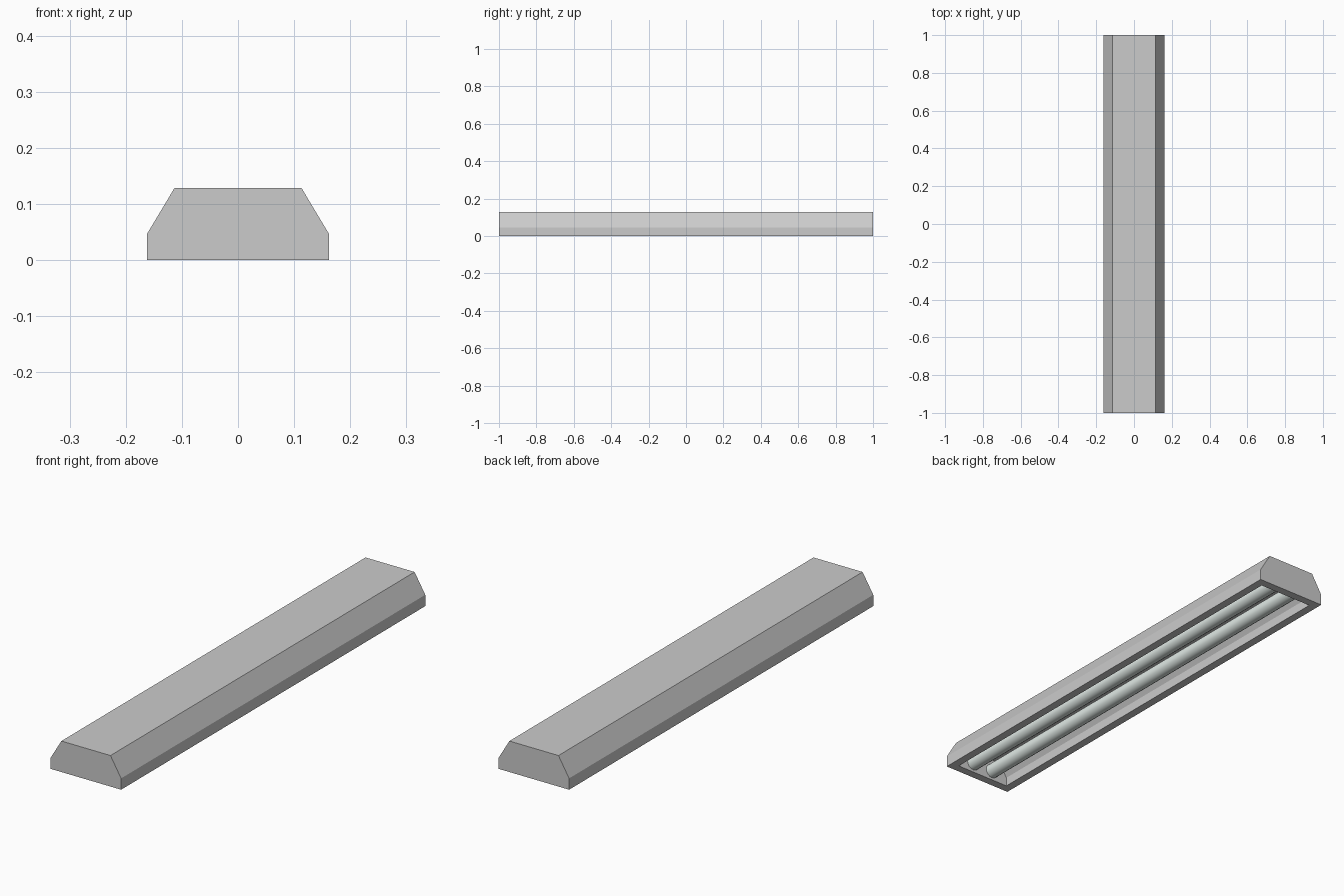
import bpy, bmesh
from math import radians

if "Cube" in bpy.data.objects:
    bpy.data.objects.remove(bpy.data.objects["Cube"])

def shell(bm, profile, half_len, inward=False):
    """Open-bottomed prism along y; returns its four bottom corners in loop order."""
    ends = [[bm.verts.new((x, y, z)) for x, z in profile] for y in (-half_len, half_len)]
    a, b = ends
    for i in range(len(profile) - 1):
        bm.faces.new((a[i], a[i + 1], b[i + 1], b[i]))
    for e in ends:
        bm.faces.new(e)
    return [a[0], a[-1], b[-1], b[0]]

def mirrored(half):
    return half + [(-x, z) for x, z in reversed(half)]

# Housing: chamfered trough with a hollow underside and flat rim
bm = bmesh.new()
outer = shell(bm, mirrored([(-0.162, 0), (-0.162, 0.047), (-0.113, 0.129)]), 1.0)
inner = shell(bm, mirrored([(-0.127, 0), (-0.127, 0.038), (-0.093, 0.094)]), 0.965)
for i in range(4):
    j = (i + 1) % 4
    bm.faces.new((outer[i], outer[j], inner[j], inner[i]))
bmesh.ops.recalc_face_normals(bm, faces=bm.faces)
mesh = bpy.data.meshes.new("housing")
bm.to_mesh(mesh)
bm.free()
bpy.context.collection.objects.link(bpy.data.objects.new("housing", mesh))

# Two fluorescent tubes running between the inner end walls
glass = bpy.data.materials.new("tube_glass")
glass.diffuse_color = (0.75, 0.82, 0.79, 1)
glass.use_nodes = True
glass.node_tree.nodes["Principled BSDF"].inputs["Base Color"].default_value = glass.diffuse_color
for name, x in (("tube_left", -0.05), ("tube_right", 0.05)):
    bpy.ops.mesh.primitive_cylinder_add(vertices=16, radius=0.03, depth=1.935,
                                        location=(x, 0, 0.04), rotation=(radians(90), 0, 0))
    tube = bpy.context.object
    tube.name = name
    tube.data.materials.append(glass)
    bpy.ops.object.shade_smooth_by_angle(angle=radians(40))
